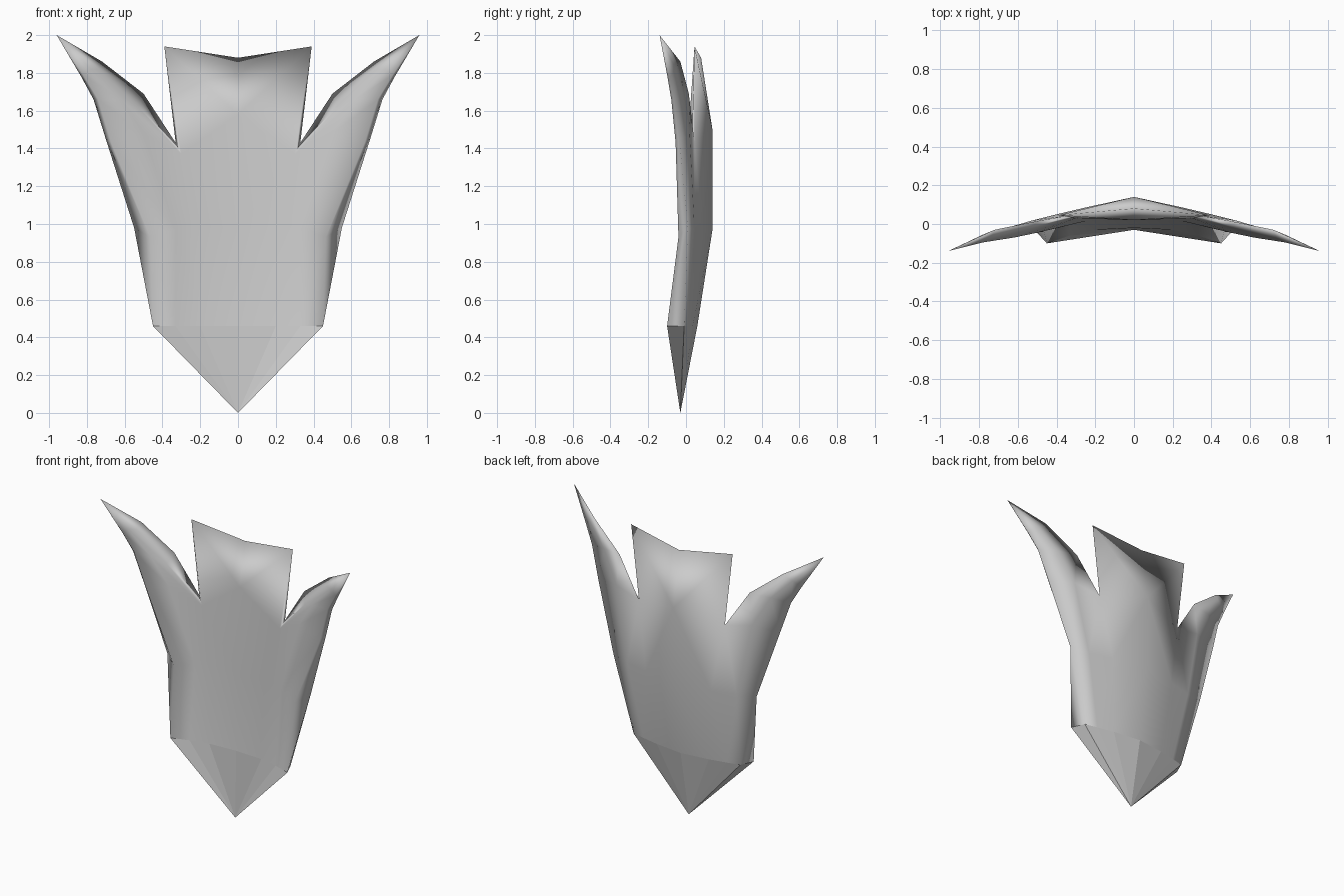
import bpy

# Remove the default object
cube = bpy.data.objects.get("Cube")
if cube:
    bpy.data.objects.remove(cube, do_unlink=True)

grey = bpy.data.materials.new("plain_grey")
grey.use_nodes = True
colour = (0.6, 0.6, 0.6, 1)
grey.diffuse_color = colour
grey.node_tree.nodes["Principled BSDF"].inputs["Base Color"].default_value = colour


def make_half(name, points, faces, smooth):
    """Build the left half of a part and mirror it across the centre."""
    mesh = bpy.data.meshes.new(name)
    mesh.from_pydata(points, [], faces)
    mesh.materials.append(grey)
    for polygon in mesh.polygons:
        polygon.use_smooth = smooth
    part = bpy.data.objects.new(name, mesh)
    bpy.context.collection.objects.link(part)
    mirror = part.modifiers.new("mirror", "MIRROR")
    mirror.use_clip = True
    mirror.merge_threshold = 0.002
    return part


def strip(lower, upper):
    """Quads joining two index rows."""
    return [(lower[i], lower[i + 1], upper[i + 1], upper[i])
            for i in range(len(lower) - 1)]


def fan(row, tip):
    """Triangles joining an index row to one tip."""
    return [(a, b, tip) for a, b in zip(row, row[1:])]


# Cross-sections run from the front centre round the side to the back centre
base = [(0, -.02, .46), (.2, -.03, .46), (.33, -.06, .46), (.45, -.1, .46),
        (.41, -.01, .46), (.32, .01, .46), (.2, .035, .46), (0, .06, .46)]
waist = [(0, .02, .97), (.25, .015, 1), (.33, -.005, .97), (.465, -.04, .93),
         (.55, .01, .98), (.42, .045, .97), (.25, .085, .97), (0, .14, .97)]
fork = [(0, .02, 1.58), (.3, .03, 1.37), (.5, -.045, 1.48), (.67, -.055, 1.43),
        (.7, -.035, 1.45), (.52, .02, 1.47), (.33, .045, 1.43), (0, .14, 1.5)]

# Side horns narrow from the fork to a tip
horn_mid = [(.53, -.025, 1.62), (.62, -.07, 1.66), (.74, -.078, 1.66),
            (.765, -.06, 1.66), (.64, -.015, 1.68), (.5, .015, 1.69)]
horn_high = [(.735, -.07, 1.82), (.78, -.095, 1.82), (.82, -.1, 1.79),
             (.83, -.085, 1.78), (.78, -.055, 1.82), (.72, -.03, 1.86)]
ends = [(.96, -.14, 2), (0, .08, 1.88), (.39, .045, 1.94)]

points, rows = [], []
for section in (base, waist, fork, horn_mid, horn_high, ends):
    rows.append(list(range(len(points), len(points) + len(section))))
    points += section
base_row, waist_row, fork_row, mid_row, high_row, end_row = rows
horn_tip, crown_centre, crown_corner = end_row

# Main shell below the fork
faces = strip(base_row, waist_row) + strip(waist_row, fork_row)

# Side horn, including its inner wall
horn_root = fork_row[1:7]
for lower, upper in ((horn_root, mid_row), (mid_row, high_row)):
    faces += strip(lower + lower[:1], upper + upper[:1])
faces += fan(high_row + high_row[:1], horn_tip)

# Central crown with a sharp top edge, bulging forward and back
front, front_side, back_side, back = (fork_row[i] for i in (0, 1, 6, 7))
faces += fan([front, front_side, back_side, back], crown_corner)
faces += [(front, crown_corner, crown_centre),
          (back, crown_centre, crown_corner)]
make_half("leaf_shell", points, faces, True)

# Faceted lower point
tip_index = len(base)
make_half("lower_point", base + [(0, -.03, 0)],
          [face[::-1] for face in fan(list(range(tip_index)), tip_index)], False)
